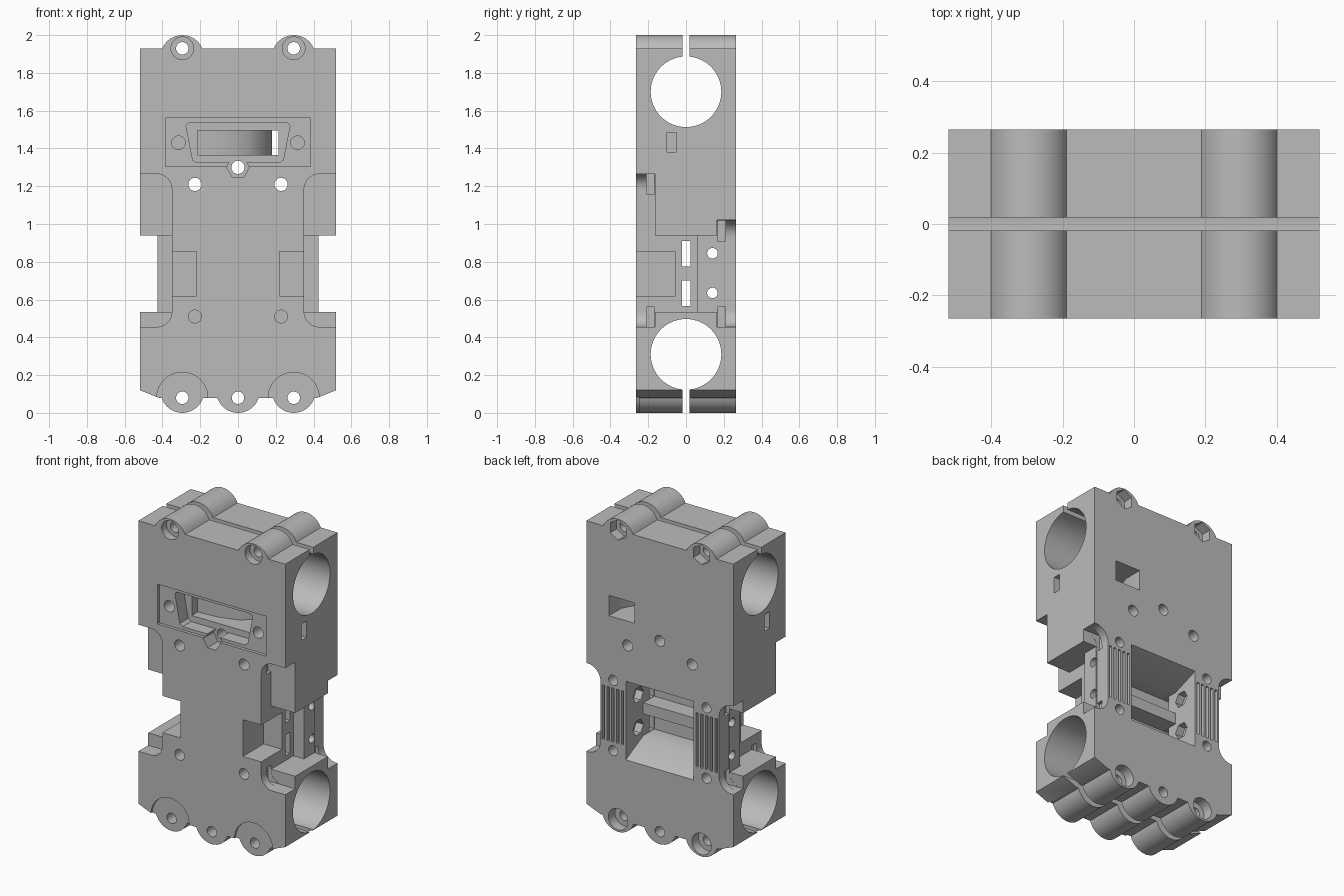
import bpy, bmesh
from math import sin, cos, pi, asin

if "Cube" in bpy.data.objects:
    bpy.data.objects.remove(bpy.data.objects["Cube"], do_unlink=True)

grey = bpy.data.materials.new("plain_grey")
grey.use_nodes = True
grey.diffuse_color = (0.5, 0.5, 0.5, 1)
grey.node_tree.nodes["Principled BSDF"].inputs["Base Color"].default_value = (0.5, 0.5, 0.5, 1)


def arc(cx, cy, r, a0, a1, n=16):
    return [(cx + r * cos(a0 + (a1 - a0) * i / n), cy + r * sin(a0 + (a1 - a0) * i / n))
            for i in range(n + 1)]


def circle(cx, cy, r, n=32, turn=0):
    return arc(cx, cy, r, turn, turn + 2 * pi, n)[:-1]


def rect(u0, u1, v0, v1):
    return [(u0, v0), (u1, v0), (u1, v1), (u0, v1)]


def mirrored(pts):
    return [(-u, v) for u, v in pts]


def prism(name, pts, axis, a, b):
    """Extrude a flat profile along one axis from a to b."""
    place = {"X": lambda u, v, d: (d, u, v),
             "Y": lambda u, v, d: (u, d, v),
             "Z": lambda u, v, d: (u, v, d)}[axis]
    bm = bmesh.new()
    lo = [bm.verts.new(place(u, v, a)) for u, v in pts]
    hi = [bm.verts.new(place(u, v, b)) for u, v in pts]
    bm.faces.new(lo)
    bm.faces.new(hi)
    for i in range(len(pts)):
        j = (i + 1) % len(pts)
        bm.faces.new((lo[i], lo[j], hi[j], hi[i]))
    bmesh.ops.recalc_face_normals(bm, faces=bm.faces)
    me = bpy.data.meshes.new(name)
    bm.to_mesh(me)
    bm.free()
    me.materials.append(grey)
    ob = bpy.data.objects.new(name, me)
    bpy.context.collection.objects.link(ob)
    return ob


# Main body: outline with clamp bosses along the top and bottom edges
R, BX, D = 0.115, 0.295, 0.265
ta, ba = asin(0.045 / R), asin(0.035 / R)
half = arc(BX, 2 - R, R, pi - ta, ta) + [(0.52, 1.93), (0.52, 0.12), (0.42, 0.08)]
half += arc(BX, R, R, -ba, ba - pi) + arc(0, R, R, -ba, -pi / 2, 8)
body = prism("carriage_body", half + mirrored(half[:-1])[::-1], "Y", -D, D)

cutters = []


def cut(pts, axis, a, b):
    ob = prism("cutter", pts, axis, a, b)
    ob.hide_render = True
    cutters.append(ob)
    mod = body.modifiers.new("cut", "BOOLEAN")
    mod.operation = "DIFFERENCE"
    mod.solver = "EXACT"
    mod.object = ob


def cut_pair(pts, a, b):
    """Cut along y on both the left and the right."""
    cut(pts, "Y", a, b)
    cut(mirrored(pts), "Y", a, b)


# Bearing bores and clamp slits
for z in (0.31, 1.7):
    cut(circle(0, z, 0.187, 64), "X", -0.6, 0.6)
for z0, z1 in ((-0.1, 0.16), (1.85, 2.1)):
    cut(rect(-0.018, 0.018, z0, z1), "X", -0.6, 0.6)

# Waist: narrow middle, deeper towards the front
cut_pair(rect(0.425, 0.6, 0.535, 0.94), -0.3, 0.3)
cut_pair(rect(0.35, 0.6, 0.535, 0.94), -0.3, 0.06)


# Rounded corner pockets with square undercuts at their floors
def pocket(x, z0, z1, r):
    return ([(0.6, z1)] + arc(x + r, z1 - r, r, pi / 2, pi, 10)
            + arc(x + r, z0 + r, r, pi, 1.5 * pi, 10) + [(0.6, z0)])


cut_pair(pocket(0.35, 0.455, 1.265, 0.08), -0.3, -0.165)
cut_pair(pocket(0.42, 0.455, 1.02, 0.09), 0.165, 0.3)
for z0, z1 in ((0.456, 0.56), (1.16, 1.264)):
    cut_pair(rect(0.33, 0.6, z0, z1), -0.21, -0.166)
for z0, z1 in ((0.456, 0.56), (0.91, 1.019)):
    cut_pair(rect(0.4, 0.6, z0, z1), 0.166, 0.21)

# Front waist notches
cut_pair(rect(0.22, 0.4, 0.62, 0.855), -0.3, -0.055)

# Rear cavity with sloped lips and two strap channels
trough = [(0.285, 0.985), (0.09, 0.912), (-0.022, 0.912), (-0.022, 0.773), (0.09, 0.773),
          (0.09, 0.702), (-0.022, 0.702), (-0.022, 0.563), (0.09, 0.563), (0.285, 0.465)]
cut(trough, "X", -0.24, 0.24)
for z0, z1 in ((0.565, 0.7), (0.775, 0.91)):
    cut(rect(-0.02, 0.025, z0, z1), "X", -0.6, 0.6)

# Side screw holes with nut traps in the cavity walls
for z in (0.635, 0.845):
    cut(circle(0.14, z, 0.028), "X", -0.6, 0.6)
    cut(circle(0.14, z, 0.052, 6), "X", -0.29, 0.29)

# Belt tooth grooves on the back
for i in range(5):
    x = 0.255 + 0.034 * i
    cut_pair(rect(x, x + 0.017, 0.565, 0.91), 0.243, 0.3)

# Clamp bolt holes, head recesses and nut traps
for z in (0.08, 1.93):
    cut_pair(circle(BX, z, 0.033), -0.4, 0.4)
cut(circle(0, 0.08, 0.033), "Y", -0.4, 0.4)
cut_pair(circle(BX, 1.93, 0.06), -0.3, -0.215)
cut_pair(circle(BX, 1.93, 0.064, 6, pi / 6), 0.2, 0.3)
cut_pair(circle(BX, 0.08, 0.135, 48), -0.3, -0.25)
cut_pair(circle(BX, 0.08, 0.068), 0.2, 0.3)

# Mounting holes
cut_pair(circle(0.228, 1.21, 0.035), -0.4, 0.4)
cut_pair(circle(0.228, 0.51, 0.034), -0.3, -0.13)
for z in (0.51, 0.96):
    cut_pair(circle(0.33, z, 0.032), 0.14, 0.3)

# Connector recess: plate, tapered opening, screw holes and nut trap
cut(rect(-0.385, 0.385, 1.305, 1.56), "Y", -0.3, -0.245)
taper = [(-0.262, 1.535), (-0.275, 1.52), (-0.24, 1.34), (-0.22, 1.325)]
cut(taper + mirrored(taper)[::-1], "Y", -0.3, -0.16)
cut_pair(circle(0.315, 1.43, 0.036), -0.3, -0.15)
cut(circle(0, 1.3, 0.06, 6), "Y", -0.3, -0.16)
cut(circle(0, 1.3, 0.035), "Y", -0.4, 0.4)

# Cable duct curving from the connector to the back
duct = [(-0.215, -0.3), (0.215, -0.3), (0.215, -0.06), (0.28, 0.0), (0.36, 0.14), (0.36, 0.3),
        (0.18, 0.3), (0.18, 0.14), (0.14, 0.03), (0.05, -0.05), (-0.08, -0.09), (-0.215, -0.1)]
cut(duct, "Z", 1.365, 1.495)

# Blind tie slots on the sides
for s in (-1, 1):
    cut(rect(-0.1, -0.05, 1.38, 1.485), "X", s * 0.37, s * 0.6)

# Bake the cuts, then drop the cutters
deps = bpy.context.evaluated_depsgraph_get()
deps.update()
solid = bpy.data.meshes.new_from_object(body.evaluated_get(deps))
body.modifiers.clear()
body.data = solid
solid.name = "carriage_body"
for ob in cutters:
    bpy.data.objects.remove(ob, do_unlink=True)
solid.materials.clear()
solid.materials.append(grey)
for p in solid.polygons:
    p.material_index = 0

bpy.ops.object.select_all(action="DESELECT")
body.select_set(True)
bpy.context.view_layer.objects.active = body
bpy.ops.object.shade_smooth_by_angle(angle=pi / 6)
